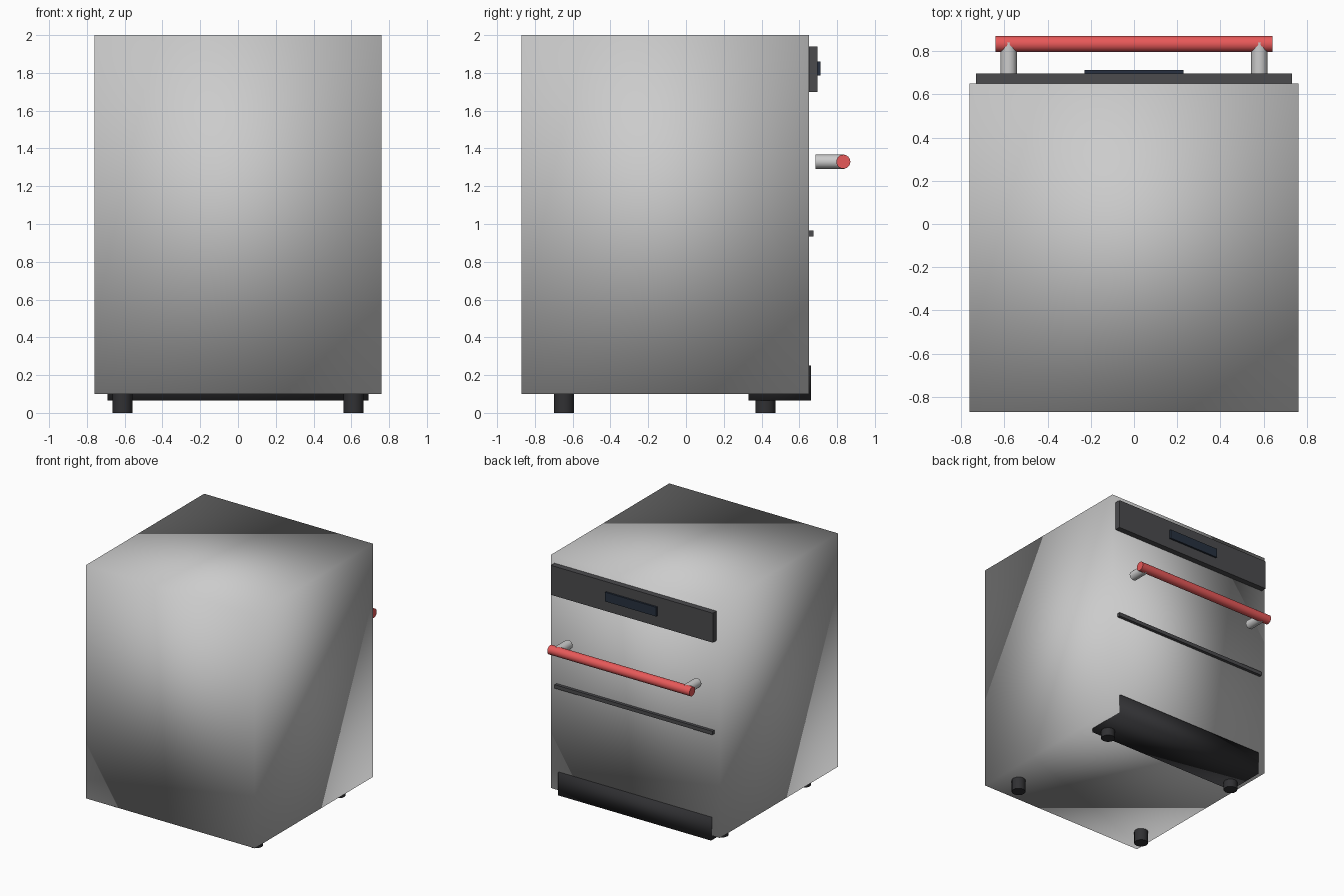
import bpy, math

if "Cube" in bpy.data.objects:
    bpy.data.objects.remove(bpy.data.objects["Cube"])


def material(name, rgb):
    m = bpy.data.materials.new(name)
    m.diffuse_color = (*rgb, 1)
    m.use_nodes = True
    m.node_tree.nodes["Principled BSDF"].inputs["Base Color"].default_value = m.diffuse_color
    return m


CHARCOAL = material("charcoal", (0.07, 0.07, 0.075))
BLACK = material("black", (0.03, 0.03, 0.033))
NAVY = material("navy", (0.02, 0.03, 0.05))
RED = material("red", (0.8, 0.1, 0.1))


def box(name, lo, hi, mat=None):
    """Box between two opposite corners."""
    bpy.ops.mesh.primitive_cube_add(size=1, location=[(a + b) / 2 for a, b in zip(lo, hi)])
    ob = bpy.context.object
    ob.name = name
    ob.scale = [b - a for a, b in zip(lo, hi)]
    bpy.ops.object.transform_apply(location=False, rotation=False, scale=True)
    if mat:
        ob.data.materials.append(mat)
    return ob


def rod(name, centre, radius, length, sides, rotation=(0, 0, 0), mat=None):
    """Smooth-sided capped cylinder, along z unless rotated."""
    bpy.ops.mesh.primitive_cylinder_add(vertices=sides, radius=radius, depth=length,
                                        location=centre, rotation=rotation)
    ob = bpy.context.object
    ob.name = name
    bpy.ops.object.shade_smooth_by_angle(angle=math.radians(40))
    if mat:
        ob.data.materials.append(mat)
    return ob


# Cabinet, smooth shaded across its corners
box("cabinet", (-0.76, -0.87, 0.10), (0.76, 0.65, 2.0))
bpy.ops.object.shade_smooth()

# Control panel and display
box("control_panel", (-0.73, 0.64, 1.70), (0.73, 0.697, 1.94), CHARCOAL)
box("display", (-0.23, 0.69, 1.785), (0.23, 0.712, 1.86), NAVY)

# Door seam strip
box("door_seam", (-0.71, 0.64, 0.935), (0.71, 0.675, 0.965), CHARCOAL)

# Kick plate, wrapping under the door edge
box("kick_plate", (-0.69, 0.33, 0.065), (0.69, 0.663, 0.25), BLACK)
bpy.ops.object.shade_smooth()

# Door handle: bar along x on two posts along y
rod("handle_bar", (0, 0.833, 1.33), 0.037, 1.28, 24, (0, math.pi / 2, 0), RED)
for side, sx in (("left", -1), ("right", 1)):
    rod(f"handle_post_{side}", (sx * 0.58, 0.762, 1.33), 0.038, 0.155, 12, (math.pi / 2, 0, 0))

    # Feet
    for end, y in (("front", -0.645), ("back", 0.42)):
        rod(f"foot_{end}_{side}", (sx * 0.612, y, 0.055), 0.053, 0.11, 16, mat=BLACK)
